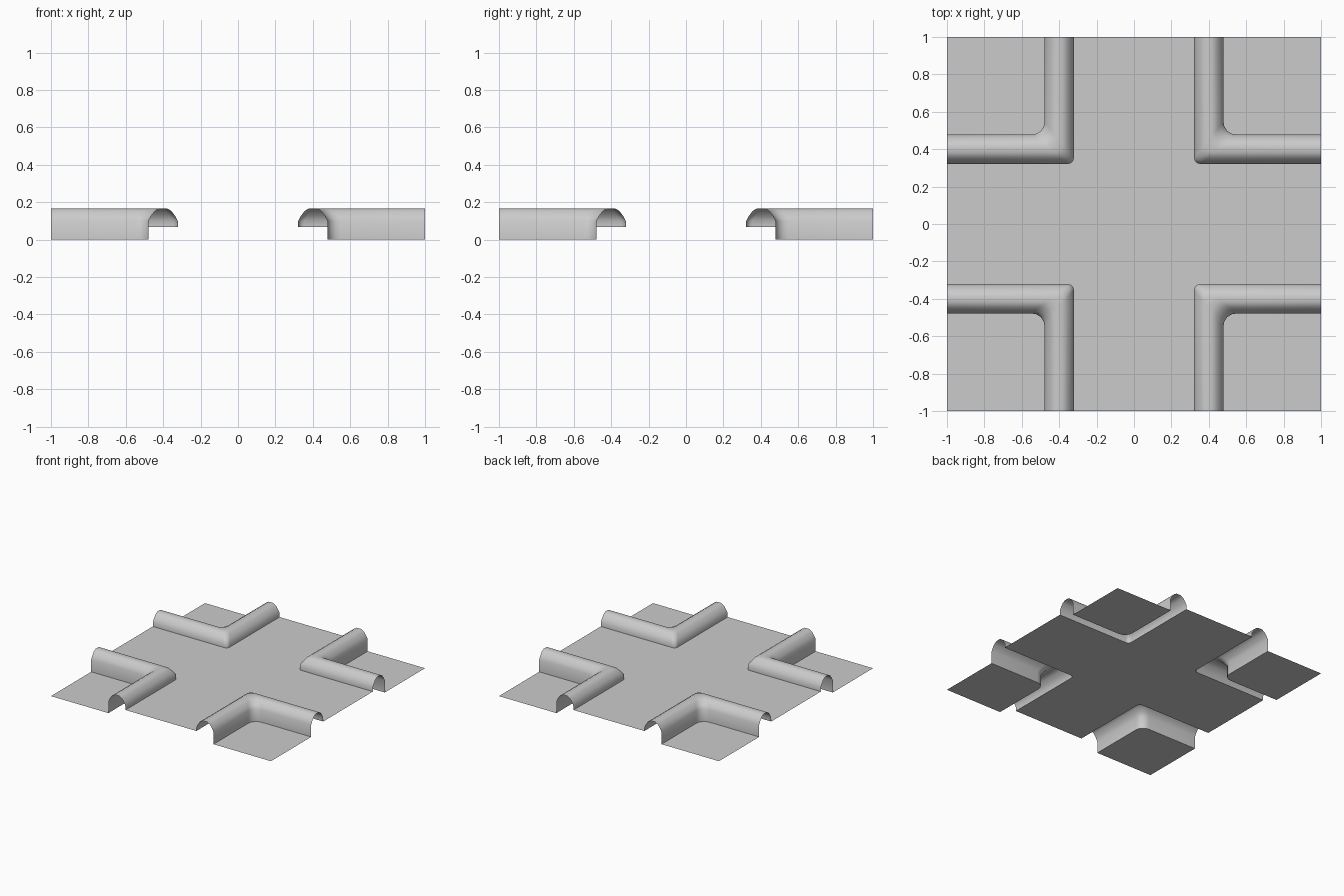
import bpy, bmesh
from math import pi, sin, cos

if "Cube" in bpy.data.objects:
    bpy.data.objects.remove(bpy.data.objects["Cube"])

# Curb cross-section: (distance from centre line, height), road side to corner side
PROFILE = [(.322, .067), (.322, .1), (.336, .126), (.356, .153), (.38, .167), (.42, .167),
           (.444, .153), (.464, .126), (.478, .1), (.478, 0)]
IN, OUT = PROFILE[0][0], PROFILE[-1][0]


def l_path(d, z, steps=4):
    """L-shaped line at distance d from both axes, with a rounded corner."""
    r = .03 + .04 * (d - IN) / (OUT - IN)
    pts = [(1, d, z)]
    for k in range(steps + 1):
        a = 1.5 * pi - k / steps * pi / 2
        pts.append((d + r + r * cos(a), d + r + r * sin(a), z))
    return pts + [(d, 1, z)]


def make(name, rows=None, outline=None):
    """Build one quadrant from a grid of rows or a flat outline, mirrored to all four."""
    bm = bmesh.new()
    if outline:
        bm.faces.new([bm.verts.new(p) for p in outline])
    else:
        grid = [[bm.verts.new(p) for p in row] for row in rows]
        for a, b in zip(grid, grid[1:]):
            for j in range(len(a) - 1):
                bm.faces.new((a[j], b[j], b[j + 1], a[j + 1]))
    mesh = bpy.data.meshes.new(name)
    bm.to_mesh(mesh)
    bm.free()
    ob = bpy.data.objects.new(name, mesh)
    bpy.context.collection.objects.link(ob)
    bpy.ops.object.select_all(action='DESELECT')
    ob.select_set(True)
    bpy.context.view_layer.objects.active = ob
    bpy.ops.object.shade_smooth_by_angle(angle=pi / 4)
    mirror = ob.modifiers.new("Mirror", 'MIRROR')
    mirror.use_axis = (True, True, False)
    return ob


# Rounded open-bottomed curbs
make("curbs", rows=[l_path(d, z) for d, z in PROFILE])

# Raised cross-shaped road
h = PROFILE[0][1]
make("crossroad", outline=[(0, 0, h), (1, 0, h)] + l_path(IN, h) + [(0, 1, h)])

# Lower corner plots
make("corner_plots", outline=[(1, 1, 0)] + l_path(OUT, 0)[::-1])
